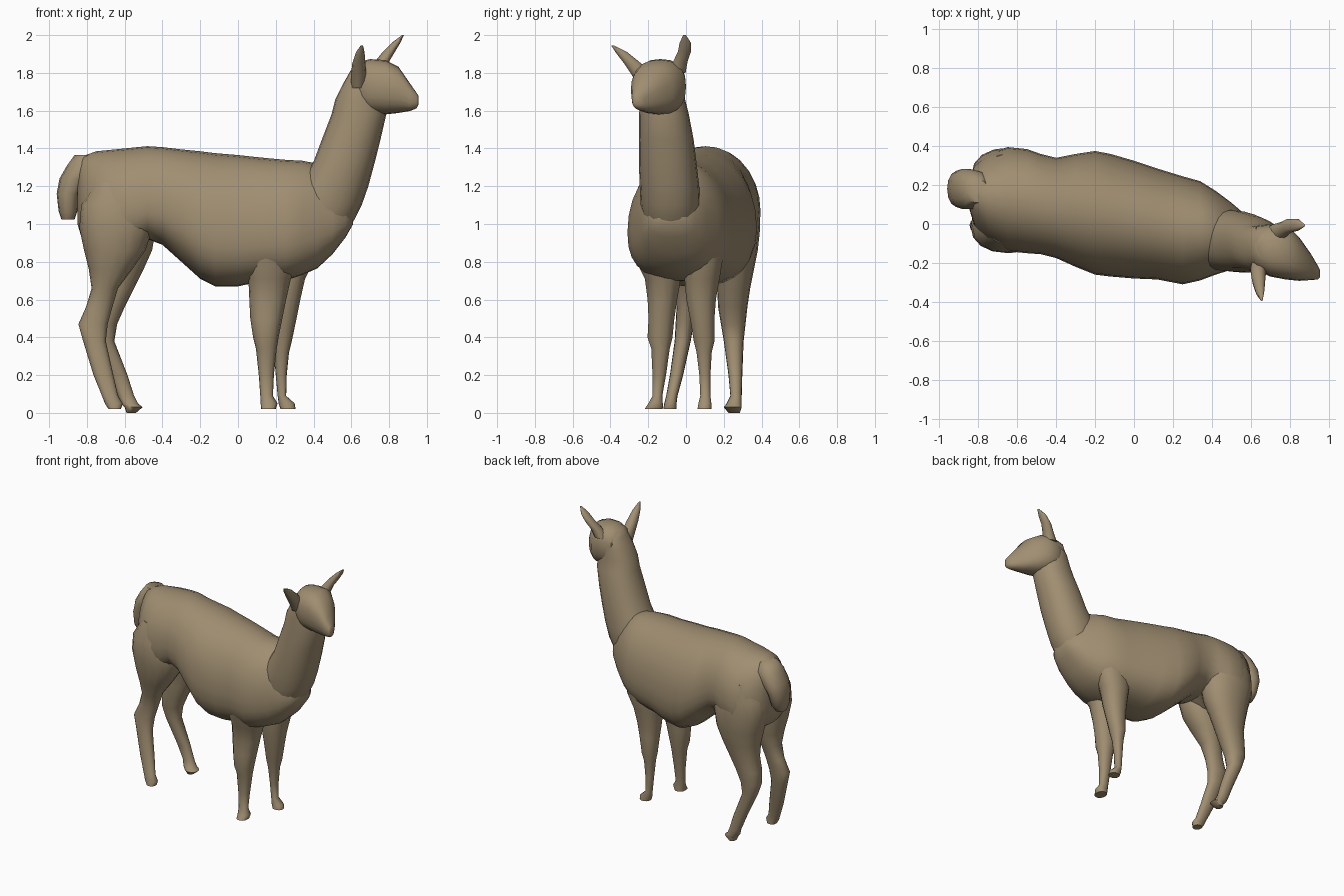
import bpy, bmesh, math

coat = bpy.data.materials.new("tan_coat")
coat.diffuse_color = (0.35, 0.27, 0.165, 1)


def loft(name, axis, rows, mid=0.5, power=0.9, low_power=None, sides=20):
    """Skin closed rings along an axis. Each row is position, then the low and
    high limits on the other two axes; mid is the height of the widest point."""
    bm = bmesh.new()
    rings = []
    for t, a0, a1, b0, b1 in rows:
        ring = []
        for i in range(sides):
            ang = 2 * math.pi * i / sides
            c, s = math.cos(ang), math.sin(ang)
            p = low_power if (low_power and s < 0) else power
            c = math.copysign(abs(c) ** p, c)
            s = math.copysign(abs(s) ** p, s)
            a = (a0 + a1) / 2 + c * (a1 - a0) / 2
            b = b0 + (b1 - b0) * (mid + s * (1 - mid if s > 0 else mid))
            ring.append(bm.verts.new((t, a, b) if axis == "x" else (a, b, t)))
        rings.append(ring)
    for r, q in zip(rings, rings[1:]):
        for i in range(sides):
            j = (i + 1) % sides
            bm.faces.new((r[i], r[j], q[j], q[i]))
    bm.faces.new(rings[0])
    bm.faces.new(rings[-1])
    bmesh.ops.recalc_face_normals(bm, faces=bm.faces)
    me = bpy.data.meshes.new(name)
    bm.to_mesh(me)
    bm.free()
    me.materials.append(coat)
    ob = bpy.data.objects.new(name, me)
    bpy.context.collection.objects.link(ob)
    bpy.ops.object.select_all(action="DESELECT")
    ob.select_set(True)
    bpy.context.view_layer.objects.active = ob
    bpy.ops.object.shade_smooth_by_angle(angle=math.radians(55))
    return ob


# Torso: rump, waist, belly, shoulders, chest (x, y limits, z limits)
loft("torso", "x", [
    (-0.85, 0.09, 0.22, 1.00, 1.31),
    (-0.82, -0.01, 0.30, 0.90, 1.36),
    (-0.75, -0.09, 0.36, 0.85, 1.385),
    (-0.65, -0.14, 0.395, 0.84, 1.395),
    (-0.55, -0.15, 0.385, 0.87, 1.405),
    (-0.48, -0.155, 0.36, 0.92, 1.412),
    (-0.40, -0.175, 0.34, 0.89, 1.407),
    (-0.30, -0.22, 0.36, 0.80, 1.395),
    (-0.20, -0.26, 0.375, 0.71, 1.385),
    (-0.12, -0.27, 0.36, 0.67, 1.375),
    (0.00, -0.28, 0.325, 0.67, 1.365),
    (0.12, -0.285, 0.285, 0.695, 1.352),
    (0.25, -0.31, 0.245, 0.70, 1.34),
    (0.34, -0.29, 0.22, 0.73, 1.335),
    (0.42, -0.26, 0.17, 0.765, 1.32),
    (0.50, -0.235, 0.11, 0.84, 1.25),
    (0.57, -0.20, 0.05, 0.93, 1.15),
    (0.61, -0.14, -0.02, 1.00, 1.08),
], mid=0.4, power=0.97, low_power=0.8, sides=28)

# Neck (z, x limits, y limits)
loft("neck", "z", [
    (0.92, 0.30, 0.53, -0.19, 0.04),
    (1.02, 0.28, 0.615, -0.225, 0.06),
    (1.10, 0.28, 0.655, -0.24, 0.075),
    (1.20, 0.32, 0.69, -0.245, 0.07),
    (1.33, 0.40, 0.725, -0.25, 0.055),
    (1.45, 0.445, 0.755, -0.25, 0.04),
    (1.58, 0.495, 0.785, -0.248, 0.015),
    (1.66, 0.515, 0.78, -0.245, -0.005),
    (1.74, 0.555, 0.77, -0.24, -0.005),
    (1.81, 0.595, 0.76, -0.22, -0.02),
    (1.855, 0.63, 0.74, -0.19, -0.06),
])

# Head, turned slightly to one side (x, y limits, z limits)
loft("head", "x", [
    (0.60, -0.18, -0.07, 1.66, 1.80),
    (0.63, -0.235, -0.01, 1.61, 1.855),
    (0.70, -0.27, 0.00, 1.585, 1.873),
    (0.78, -0.285, 0.00, 1.58, 1.868),
    (0.85, -0.292, -0.07, 1.588, 1.832),
    (0.91, -0.288, -0.155, 1.598, 1.745),
    (0.945, -0.285, -0.215, 1.612, 1.695),
    (0.955, -0.275, -0.235, 1.63, 1.68),
], power=0.82)

# Ears, one swept forward and one out sideways
loft("ear_left", "z", [
    (1.80, 0.68, 0.78, -0.10, 0.00),
    (1.86, 0.725, 0.80, -0.07, 0.01),
    (1.91, 0.765, 0.83, -0.045, 0.027),
    (1.96, 0.815, 0.86, -0.035, 0.027),
    (2.00, 0.868, 0.878, -0.015, 0.00),
], sides=10)
loft("ear_right", "z", [
    (1.72, 0.60, 0.67, -0.25, -0.16),
    (1.79, 0.598, 0.68, -0.29, -0.18),
    (1.85, 0.605, 0.675, -0.33, -0.235),
    (1.91, 0.625, 0.67, -0.375, -0.31),
    (1.945, 0.65, 0.662, -0.396, -0.38),
], sides=10)

# Tail, hanging over the rump
loft("tail", "z", [
    (1.025, -0.935, -0.865, 0.12, 0.21),
    (1.07, -0.95, -0.85, 0.095, 0.245),
    (1.16, -0.96, -0.835, 0.085, 0.275),
    (1.24, -0.945, -0.78, 0.075, 0.285),
    (1.31, -0.905, -0.72, 0.075, 0.27),
    (1.365, -0.865, -0.75, 0.11, 0.23),
], sides=14)

# Front legs down to the toes (z, x limits, y limits)
loft("front_leg_right", "z", [
    (0.95, 0.08, 0.36, -0.285, -0.05),
    (0.80, 0.04, 0.32, -0.265, -0.02),
    (0.71, 0.055, 0.28, -0.22, -0.025),
    (0.60, 0.06, 0.255, -0.205, -0.045),
    (0.50, 0.065, 0.235, -0.20, -0.06),
    (0.40, 0.08, 0.215, -0.205, -0.07),
    (0.34, 0.095, 0.205, -0.185, -0.085),
    (0.20, 0.11, 0.19, -0.178, -0.105),
    (0.09, 0.118, 0.185, -0.178, -0.125),
    (0.05, 0.12, 0.21, -0.20, -0.122),
    (0.02, 0.122, 0.20, -0.22, -0.122),
], sides=14)
loft("front_leg_left", "z", [
    (0.95, 0.14, 0.42, -0.01, 0.20),
    (0.80, 0.14, 0.40, -0.01, 0.195),
    (0.71, 0.15, 0.355, -0.01, 0.18),
    (0.60, 0.16, 0.33, 0.00, 0.16),
    (0.50, 0.17, 0.31, 0.02, 0.152),
    (0.38, 0.18, 0.285, 0.04, 0.152),
    (0.32, 0.19, 0.27, 0.055, 0.137),
    (0.20, 0.20, 0.258, 0.07, 0.13),
    (0.09, 0.21, 0.255, 0.075, 0.13),
    (0.05, 0.215, 0.30, 0.065, 0.135),
    (0.02, 0.225, 0.305, 0.06, 0.135),
], sides=14)

# Hind legs: thigh, hock, shank and toes
loft("hind_leg_right", "z", [
    (1.22, -0.76, -0.55, -0.10, 0.10),
    (1.10, -0.83, -0.47, -0.145, 0.12),
    (0.98, -0.84, -0.45, -0.15, 0.13),
    (0.86, -0.815, -0.49, -0.135, 0.12),
    (0.76, -0.79, -0.56, -0.105, 0.10),
    (0.66, -0.775, -0.635, -0.07, 0.07),
    (0.56, -0.805, -0.665, -0.05, 0.05),
    (0.47, -0.845, -0.69, -0.055, 0.04),
    (0.38, -0.82, -0.70, -0.06, 0.025),
    (0.20, -0.765, -0.66, -0.085, -0.015),
    (0.09, -0.72, -0.635, -0.105, -0.045),
    (0.05, -0.705, -0.61, -0.115, -0.05),
    (0.02, -0.685, -0.62, -0.12, -0.05),
], sides=16)
loft("hind_leg_left", "z", [
    (1.22, -0.76, -0.55, 0.14, 0.36),
    (1.10, -0.83, -0.46, 0.12, 0.385),
    (0.98, -0.835, -0.435, 0.11, 0.393),
    (0.86, -0.80, -0.455, 0.13, 0.38),
    (0.76, -0.78, -0.50, 0.155, 0.36),
    (0.66, -0.77, -0.55, 0.165, 0.34),
    (0.56, -0.785, -0.60, 0.17, 0.325),
    (0.47, -0.79, -0.64, 0.185, 0.315),
    (0.38, -0.76, -0.655, 0.20, 0.305),
    (0.20, -0.68, -0.585, 0.225, 0.298),
    (0.09, -0.635, -0.55, 0.235, 0.295),
    (0.05, -0.62, -0.53, 0.215, 0.295),
    (0.03, -0.60, -0.505, 0.20, 0.295),
    (0.00, -0.59, -0.54, 0.225, 0.285),
], sides=16)
